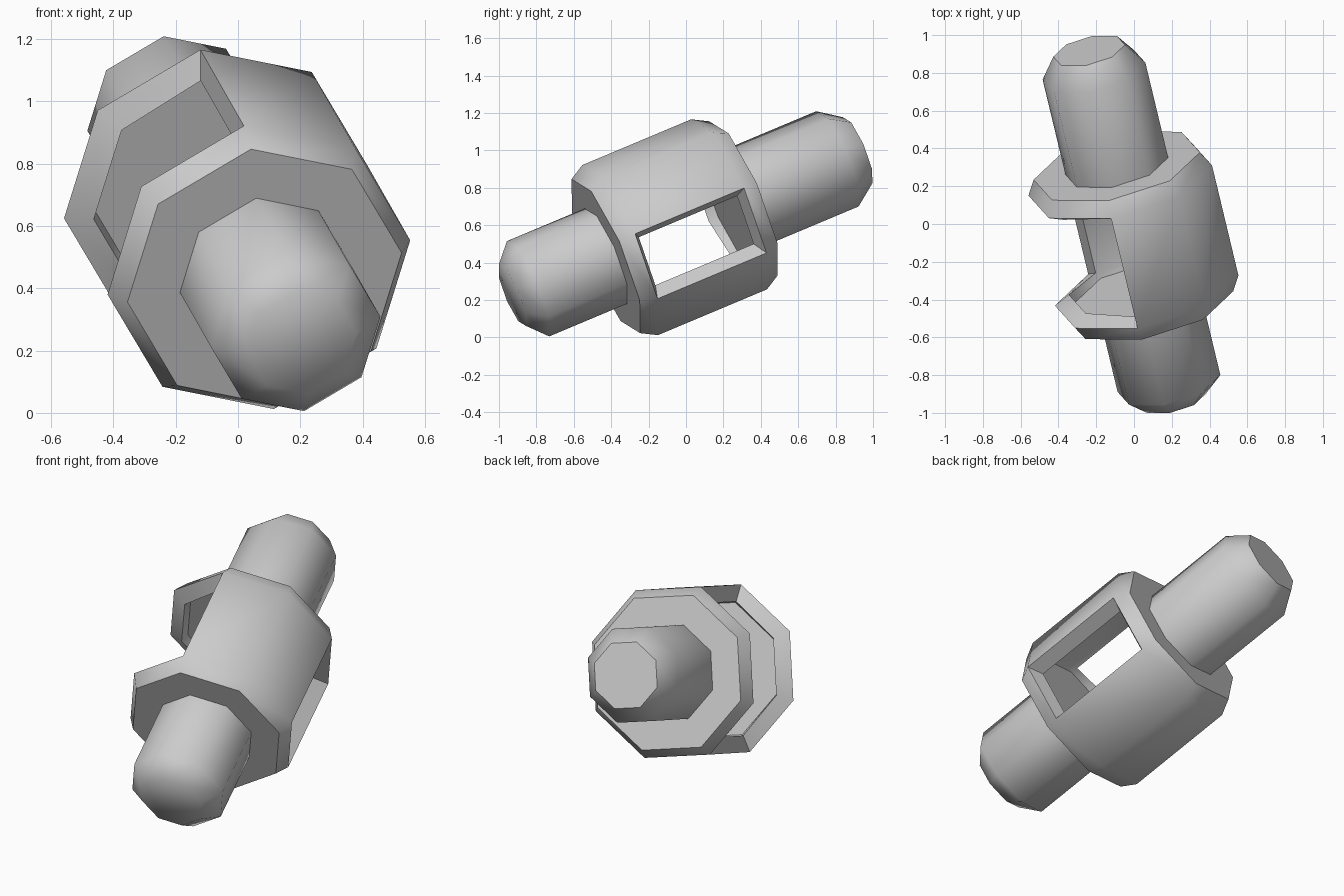
import bpy, bmesh
from math import cos, sin, pi, radians
from mathutils import Matrix, Vector

if "Cube" in bpy.data.objects:
    bpy.data.objects.remove(bpy.data.objects["Cube"])

# Tilted frame: local z runs along the shaft, local x points at an octagon corner
axis = Vector((-0.216, 0.900, 0.378)).normalized()
up = Vector((-0.095, -0.410, 0.907))
up = (up - axis * up.dot(axis)).normalized()
side = axis.cross(up)
FRAME = Matrix.Translation((0.067, -0.352, 0.467)) @ Matrix((up, side, axis)).transposed().to_4x4()
SIDES = 8


def turned(name, profile, open_band=None, open_faces=(), thickness=0):
    """Octagonal turned part from (radius, height) points, closed at both ends."""
    bm = bmesh.new()
    rings = [[bm.verts.new((r * cos(2 * pi * k / SIDES), r * sin(2 * pi * k / SIDES), z))
              for k in range(SIDES)] for r, z in profile]
    for i, (lo, hi) in enumerate(zip(rings, rings[1:])):
        for k in range(SIDES):
            if i == open_band and k in open_faces:
                continue
            n = (k + 1) % SIDES
            bm.faces.new((lo[k], lo[n], hi[n], hi[k]))
    bm.faces.new(rings[0][::-1])
    bm.faces.new(rings[-1])
    mesh = bpy.data.meshes.new(name)
    bm.to_mesh(mesh)
    bm.free()
    obj = bpy.data.objects.new(name, mesh)
    bpy.context.collection.objects.link(obj)
    obj.matrix_world = FRAME
    bpy.ops.object.select_all(action='DESELECT')
    obj.select_set(True)
    bpy.context.view_layer.objects.active = obj
    if thickness:
        mod = obj.modifiers.new("shell", 'SOLIDIFY')
        mod.thickness = thickness
        mod.offset = -1
        bpy.ops.object.modifier_apply(modifier=mod.name)
    bpy.ops.object.shade_smooth_by_angle(angle=radians(50))
    return obj


# Hollow casing with a wide window on the left and a narrow one on the right
turned("casing", [(0.453, -0.085), (0.5, 0), (0.5, 0.647), (0.453, 0.732)],
       open_band=1, open_faces=(2, 5, 6, 7), thickness=0.1)

# Shaft ends: rounded at the front, chamfered at the back
turned("front_pin", [(0.18, -0.64), (0.28, -0.547), (0.28, -0.05)])
turned("rear_pin", [(0.28, 0.70), (0.28, 1.29), (0.195, 1.41)])
